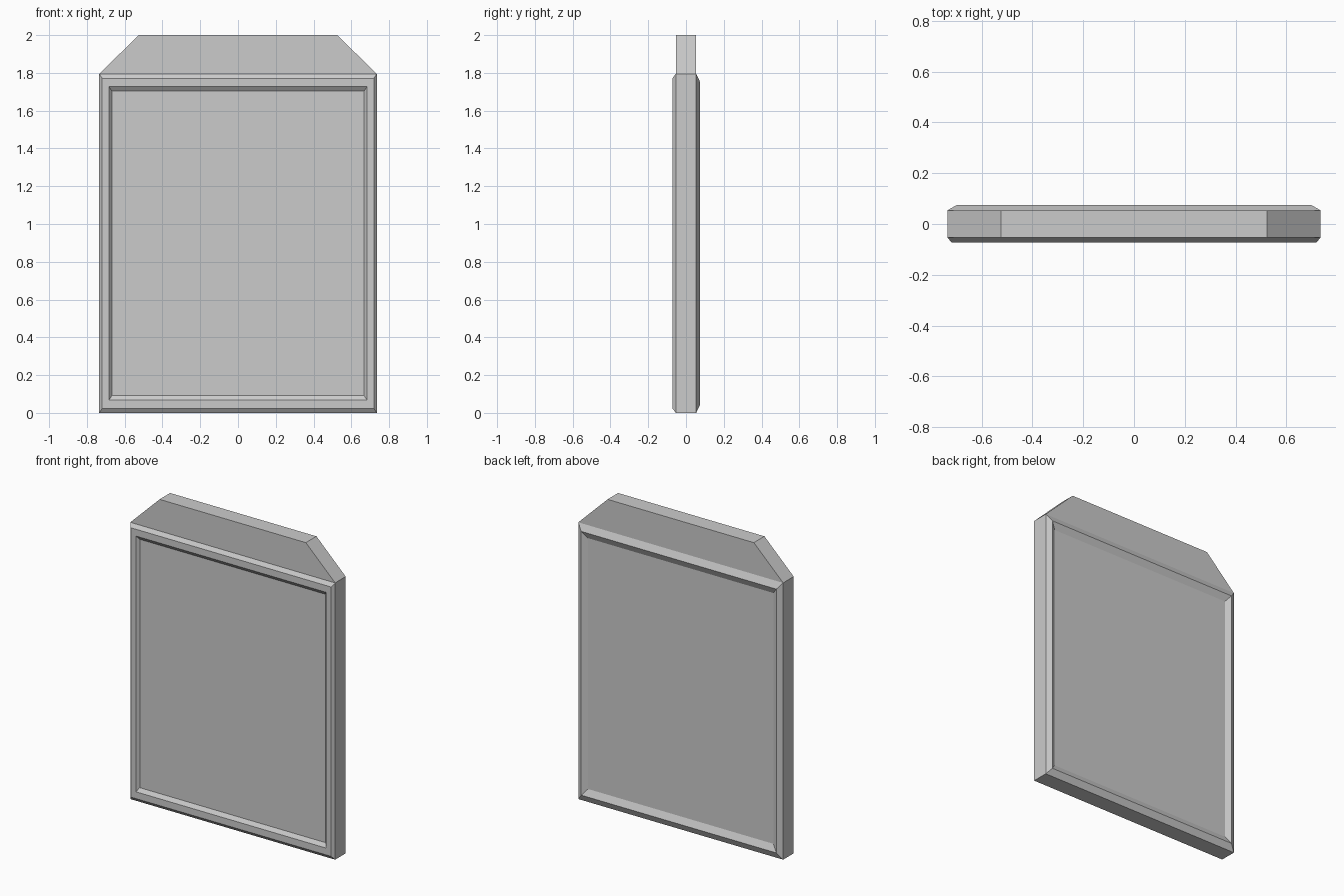
import bpy

cube = bpy.data.objects.get("Cube")
if cube:
    bpy.data.objects.remove(cube, do_unlink=True)

grey = bpy.data.materials.new("plain_grey")
grey.use_nodes = True
colour = (0.6, 0.6, 0.6, 1)
grey.diffuse_color = colour
grey.node_tree.nodes["Principled BSDF"].inputs["Base Color"].default_value = colour

HALF_W, SHOULDER, TOP, TOP_HALF = 0.735, 1.795, 2.0, 0.525
FACE = 0.054  # half thickness of the slab


def add_object(name, verts, faces):
    mesh = bpy.data.meshes.new(name)
    mesh.from_pydata(verts, [], faces)
    mesh.materials.append(grey)
    obj = bpy.data.objects.new(name, mesh)
    bpy.context.collection.objects.link(obj)
    return obj


def add_frame(name, side, steps):
    """Mitred rim; steps are (side inset, end inset, height above the slab)."""
    verts, faces = [], []
    for dx, dz, h in steps:
        w = HALF_W - dx
        y = side * (FACE + h)
        verts += [(-w, y, dz), (w, y, dz),
                  (w, y, SHOULDER - dz), (-w, y, SHOULDER - dz)]
    for ring in range(len(steps) - 1):
        for i in range(4):
            a, b = ring * 4 + i, ring * 4 + (i + 1) % 4
            face = (a, b, b + 4, a + 4)
            faces.append(face if side < 0 else face[::-1])
    return add_object(name, verts, faces)


# Slab with clipped top corners
outline = [(-HALF_W, 0), (HALF_W, 0), (HALF_W, SHOULDER),
           (TOP_HALF, TOP), (-TOP_HALF, TOP), (-HALF_W, SHOULDER)]
n = len(outline)
slab_verts = [(x, y, z) for y in (-FACE, FACE) for x, z in outline]
slab_faces = [tuple(range(n)), tuple(reversed(range(n, 2 * n)))]
slab_faces += [(i, i + n, (i + 1) % n + n, (i + 1) % n) for i in range(n)]
add_object("slab", slab_verts, slab_faces)

# Front rim: narrow bevels with a flat top
add_frame("front_rim", -1, [(0, 0, 0), (0.016, 0.024, 0.018),
                            (0.052, 0.068, 0.018), (0.068, 0.092, 0)])

# Back rim: sharp ridge
add_frame("back_rim", 1, [(0, 0, 0), (0.035, 0.042, 0.02), (0.07, 0.084, 0)])
